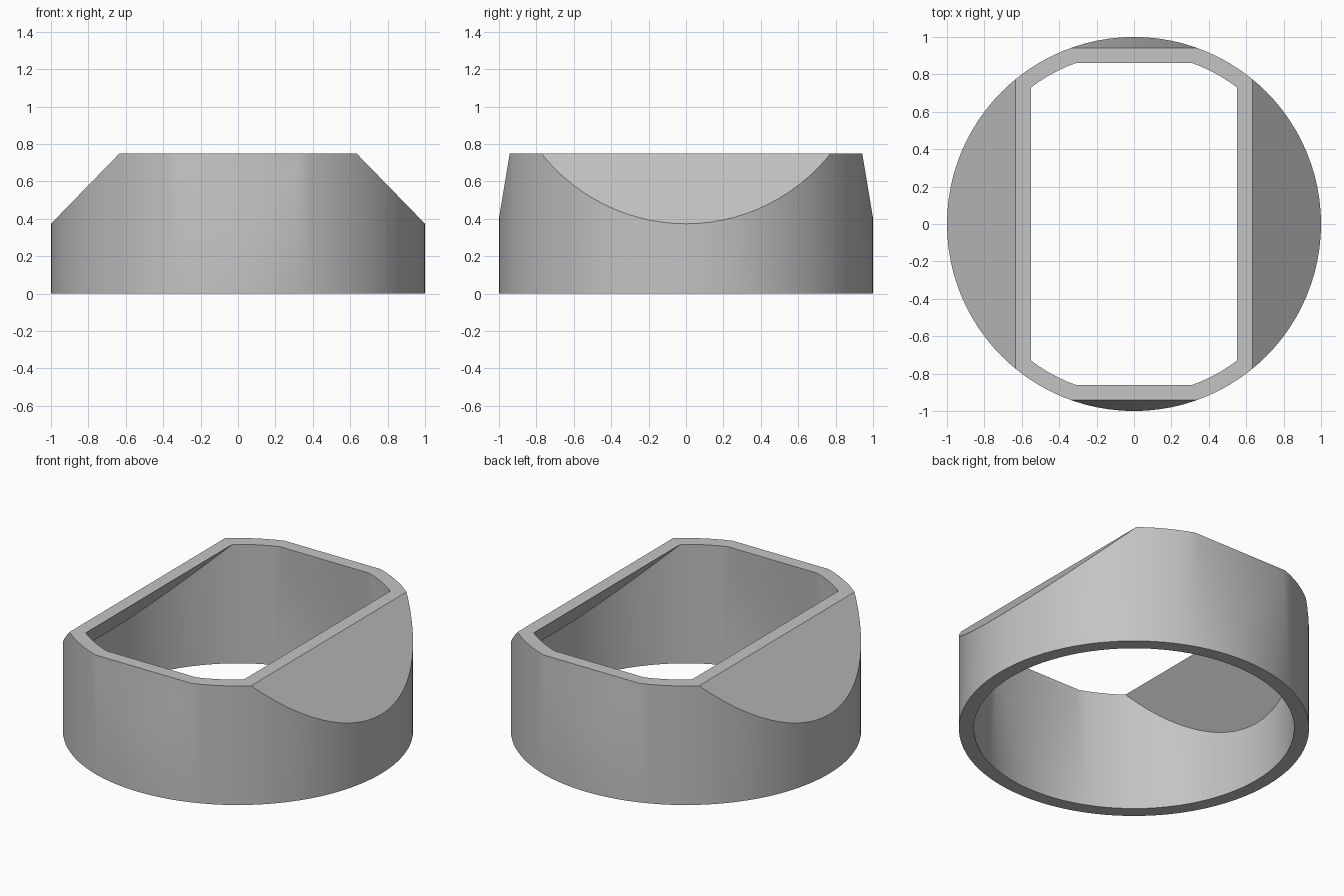
import bpy, bmesh, math
from mathutils import Vector

cube = bpy.data.objects.get("Cube")
if cube:
    bpy.data.objects.remove(cube, do_unlink=True)

TOP = 0.75
SEGMENTS = 96

# Single grey material
grey = bpy.data.materials.new("plain grey")
grey.use_nodes = True
colour = (0.55, 0.55, 0.55, 1)
grey.diffuse_color = colour
grey.node_tree.nodes["Principled BSDF"].inputs["Base Color"].default_value = colour


def chamfered_drum(name, radius, bottom, top, side_x, end_y):
    """Cylinder cut by two steep end planes and two 45 degree side planes,
    which pass through x = side_x and y = end_y at the rim height."""
    bm = bmesh.new()
    bmesh.ops.create_cone(bm, cap_ends=True, segments=SEGMENTS,
                          radius1=radius, radius2=radius, depth=top - bottom)
    bmesh.ops.translate(bm, verts=bm.verts, vec=(0, 0, (top + bottom) / 2))
    for s in (1, -1):
        for point, normal in ((Vector((0, s * end_y, TOP)), Vector((0, s * 6, 1))),
                              (Vector((s * side_x, 0, TOP)), Vector((s * 0.38, 0, 0.37)))):
            cut = bmesh.ops.bisect_plane(
                bm, geom=bm.verts[:] + bm.edges[:] + bm.faces[:], dist=1e-5,
                plane_co=point, plane_no=normal.normalized(), clear_outer=True)
            rim = [e for e in cut["geom_cut"]
                   if isinstance(e, bmesh.types.BMEdge) and e.is_boundary]
            bmesh.ops.edgeloop_fill(bm, edges=rim)
    bmesh.ops.recalc_face_normals(bm, faces=bm.faces)
    mesh = bpy.data.meshes.new(name)
    bm.to_mesh(mesh)
    bm.free()
    mesh.materials.append(grey)
    obj = bpy.data.objects.new(name, mesh)
    bpy.context.collection.objects.link(obj)
    return obj


# Outer body and the matching hollow
ring = chamfered_drum("chamfered_ring", 1.0, 0, TOP, 0.633, 0.942)
hollow = chamfered_drum("hollow_cutter", 0.915, -0.1, TOP + 0.15, 0.55, 0.86)
hollow.hide_render = True

# Cut the hollow right through the body
cut = ring.modifiers.new("hollow", 'BOOLEAN')
cut.operation = 'DIFFERENCE'
cut.solver = 'EXACT'
cut.object = hollow
bpy.ops.object.select_all(action='DESELECT')
ring.select_set(True)
bpy.context.view_layer.objects.active = ring
bpy.ops.object.modifier_apply(modifier=cut.name)
bpy.data.objects.remove(hollow, do_unlink=True)

# Smooth walls with crisp rims
bpy.ops.object.shade_smooth_by_angle(angle=math.radians(30))
